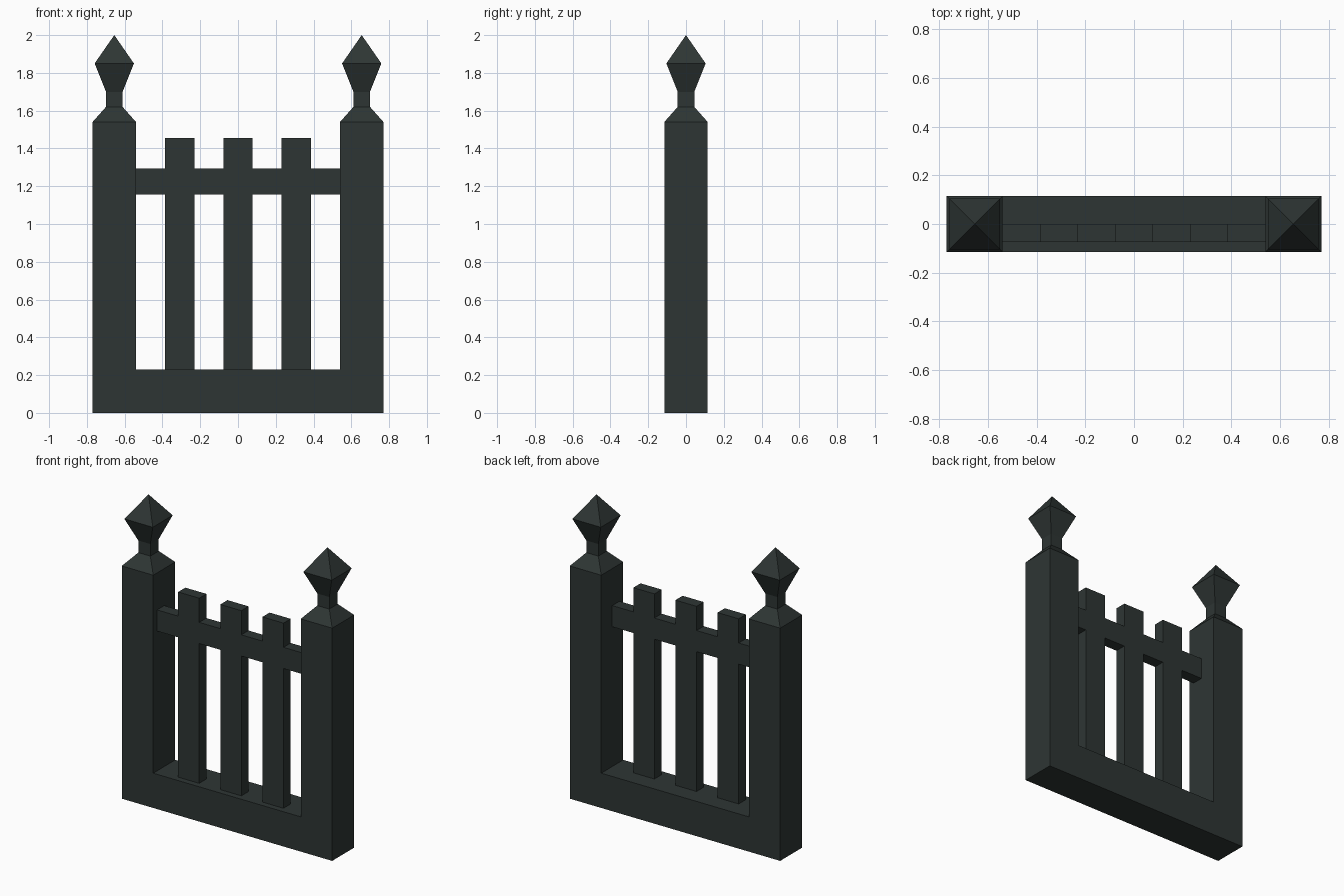
import bpy, bmesh

if "Cube" in bpy.data.objects:
    bpy.data.objects.remove(bpy.data.objects["Cube"])

# One dark green-grey paint for the whole gate
paint = bpy.data.materials.new("dark_iron_paint")
paint.diffuse_color = (0.027, 0.036, 0.034, 1)
paint.use_nodes = True
paint.node_tree.nodes["Principled BSDF"].inputs["Base Color"].default_value = paint.diffuse_color

OUT, IN, DEPTH = 0.77, 0.54, 0.115      # post outer / inner x, half depth
POST_TOP, BASE_TOP = 1.54, 0.23
PITCH = 2 * IN / 7                      # 3 pickets + 4 equal gaps
Y0, Y1 = -0.075, 0.0                    # picket and rail depth range


def finish(name, bm):
    bmesh.ops.recalc_face_normals(bm, faces=bm.faces)
    mesh = bpy.data.meshes.new(name)
    bm.to_mesh(mesh)
    bm.free()
    mesh.materials.append(paint)
    obj = bpy.data.objects.new(name, mesh)
    bpy.context.collection.objects.link(obj)
    return obj


def extrude_profile(name, points, y0, y1):
    """Extrude an x-z outline from y0 to y1."""
    bm = bmesh.new()
    face = bm.faces.new([bm.verts.new((x, y0, z)) for x, z in points])
    new = bmesh.ops.extrude_face_region(bm, geom=[face])["geom"]
    verts = [v for v in new if isinstance(v, bmesh.types.BMVert)]
    bmesh.ops.translate(bm, verts=verts, vec=(0, y1 - y0, 0))
    bm.faces.new([v for v in face.verts]) if not face.is_valid else None
    return finish(name, bm)


def bar(name, x0, x1, z0, z1):
    return extrude_profile(name, [(x0, z0), (x1, z0), (x1, z1), (x0, z1)], Y0, Y1)


# U-shaped frame: two posts and the base beam in one piece
extrude_profile("post_frame", [
    (-OUT, 0), (OUT, 0), (OUT, POST_TOP), (IN, POST_TOP), (IN, BASE_TOP),
    (-IN, BASE_TOP), (-IN, POST_TOP), (-OUT, POST_TOP)], -DEPTH, DEPTH)

# Square finials: stacked square rings closed by a point
rings = [(DEPTH, POST_TOP), (0.044, 1.62), (0.044, 1.70), (0.104, 1.85)]
for side, label in ((-1, "left"), (1, "right")):
    cx = side * (OUT + IN) / 2
    bm = bmesh.new()
    loops = [[bm.verts.new((cx + sx * r, sy * r, z))
              for sx, sy in ((-1, -1), (1, -1), (1, 1), (-1, 1))] for r, z in rings]
    tip = bm.verts.new((cx, 0, 2.0))
    for i in range(4):
        j = (i + 1) % 4
        for a, b in zip(loops, loops[1:]):
            bm.faces.new((a[i], a[j], b[j], b[i]))
        bm.faces.new((loops[-1][i], loops[-1][j], tip))
    finish("finial_" + label, bm)

# Pickets, and the cross rail pieces fitted flush between them
for k in range(7):
    x0 = -IN + k * PITCH
    if k % 2:
        bar("picket", x0, x0 + PITCH, BASE_TOP, 1.455)
    else:
        bar("cross_rail", x0, x0 + PITCH, 1.155, 1.295)
